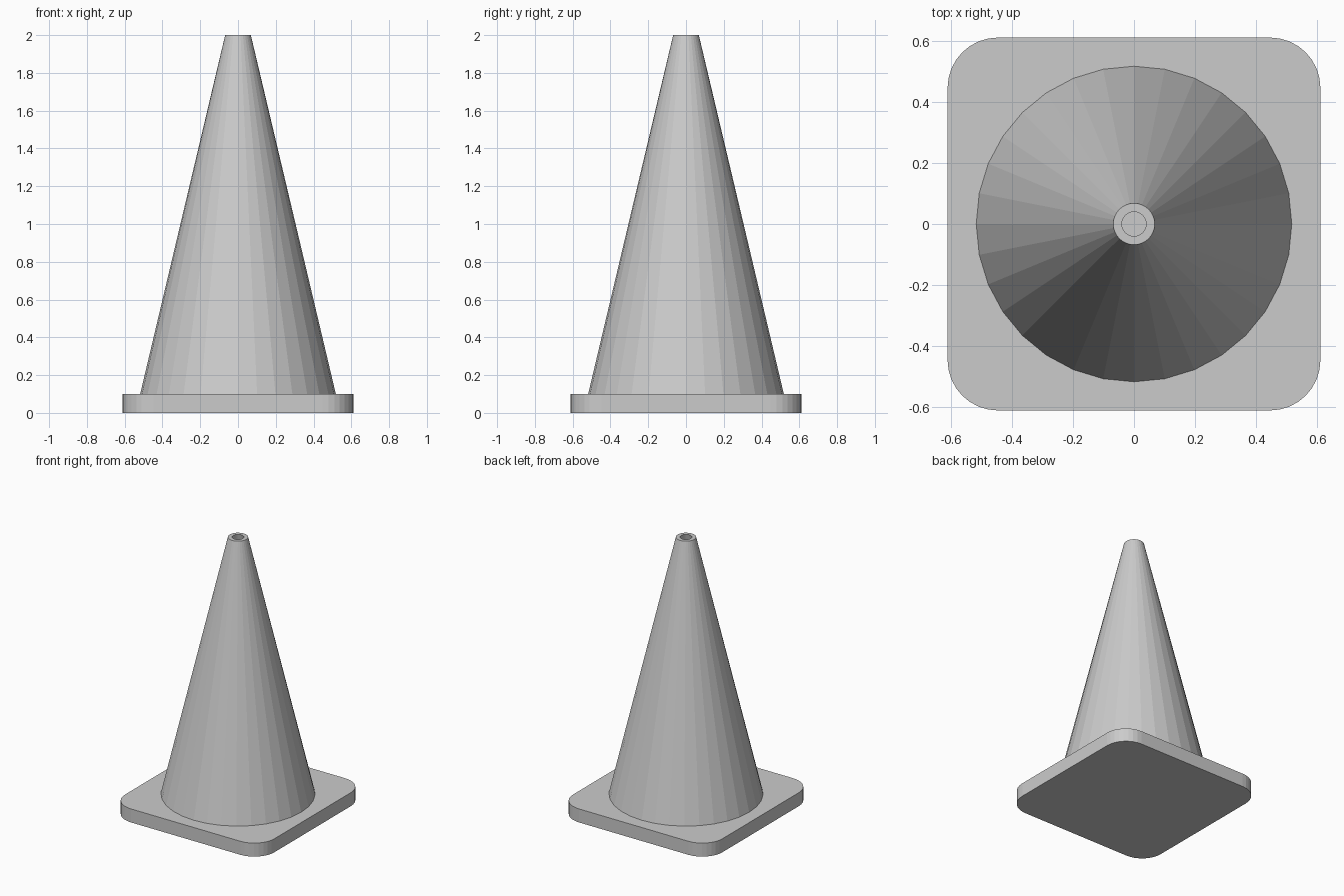
import bpy, bmesh
from math import sin, cos, pi

cube = bpy.data.objects.get("Cube")
if cube:
    bpy.data.objects.remove(cube, do_unlink=True)

GREY = (0.6, 0.6, 0.6, 1)
mat = bpy.data.materials.new("plain grey")
mat.use_nodes = True
mat.diffuse_color = GREY
mat.node_tree.nodes["Principled BSDF"].inputs["Base Color"].default_value = GREY

HALF, CORNER, BASE_H = 0.612, 0.165, 0.1
SIDES, STEPS = 32, 8


def finish(name, bm):
    bmesh.ops.recalc_face_normals(bm, faces=bm.faces)
    mesh = bpy.data.meshes.new(name)
    bm.to_mesh(mesh)
    bm.free()
    mesh.materials.append(mat)
    obj = bpy.data.objects.new(name, mesh)
    bpy.context.collection.objects.link(obj)
    return obj


# Square base plate with rounded corners
bm = bmesh.new()
outline = []
for quarter, (sx, sy) in enumerate([(1, 1), (-1, 1), (-1, -1), (1, -1)]):
    for i in range(STEPS + 1):
        a = (quarter + i / STEPS) * pi / 2
        outline.append(bm.verts.new((sx * (HALF - CORNER) + CORNER * cos(a),
                                     sy * (HALF - CORNER) + CORNER * sin(a), 0)))
bottom = bm.faces.new(outline)
top = bmesh.ops.extrude_face_region(bm, geom=[bottom], use_keep_orig=True)
bmesh.ops.translate(bm, vec=(0, 0, BASE_H),
                    verts=[v for v in top["geom"] if isinstance(v, bmesh.types.BMVert)])
finish("base_plate", bm)

# Hollow faceted cone: outer wall, top rim, inner wall, foot ring
bm = bmesh.new()
profile = [(0.518, BASE_H), (0.068, 2), (0.04, 2), (0.488, BASE_H)]
rings = [[bm.verts.new((r * cos(2 * pi * i / SIDES), r * sin(2 * pi * i / SIDES), z))
          for i in range(SIDES)] for r, z in profile]
for k, ring in enumerate(rings):
    above = rings[(k + 1) % len(rings)]
    for i in range(SIDES):
        j = (i + 1) % SIDES
        bm.faces.new((ring[i], ring[j], above[j], above[i]))
finish("cone_body", bm)
